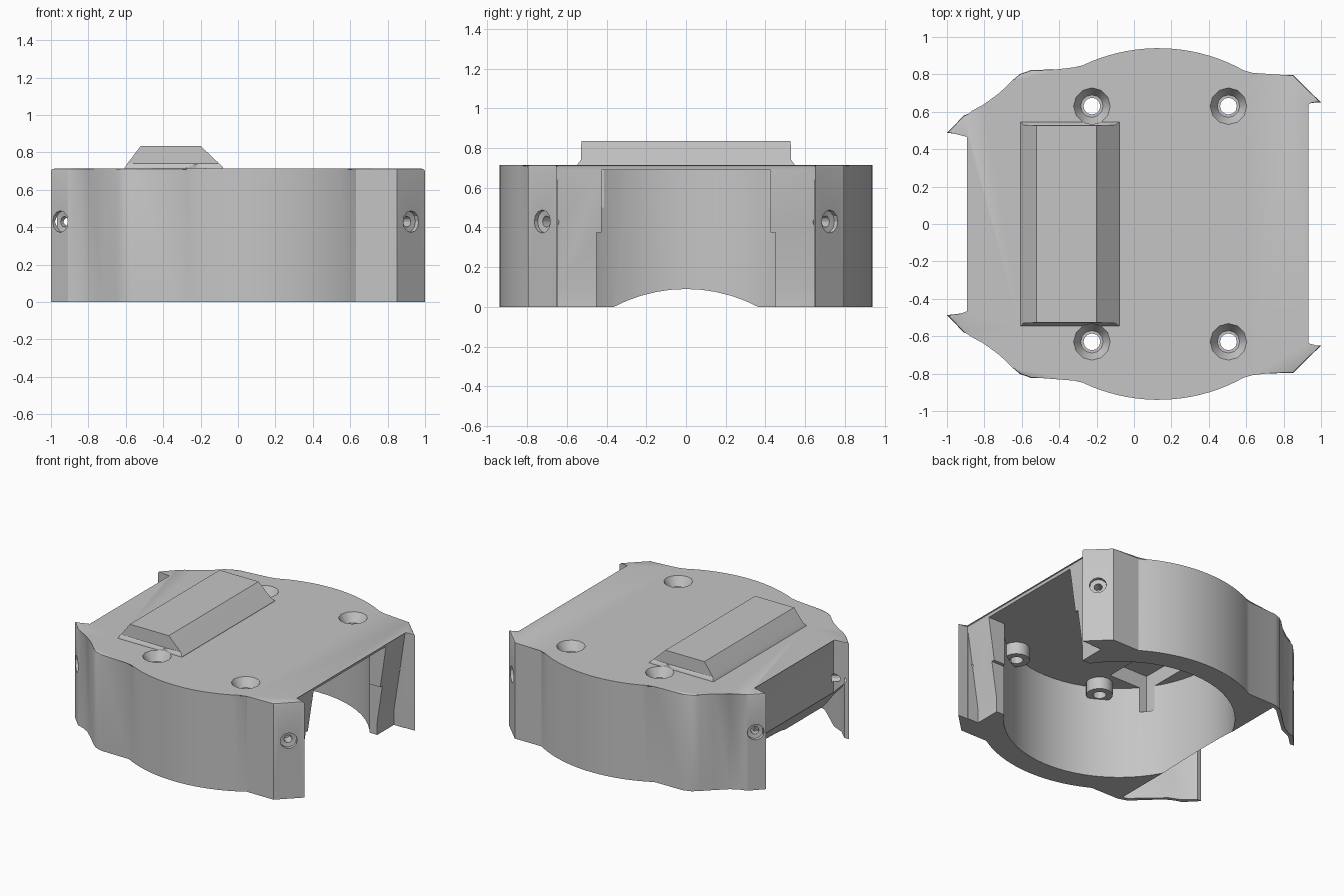
import bpy, bmesh, math
from mathutils import Vector, Matrix

cube = bpy.data.objects.get("Cube")
if cube:
    bpy.data.objects.remove(cube, do_unlink=True)

# One plain grey for the whole cover
grey = bpy.data.materials.new("plain grey")
grey.use_nodes = True
tint = (0.56, 0.56, 0.56, 1)
grey.diffuse_color = tint
grey.node_tree.nodes["Principled BSDF"].inputs["Base Color"].default_value = tint

HEIGHT, CEILING = 0.715, 0.69
CENTRE_X, OUTER_R, INNER_R = 0.13, 0.94, 0.78


def finish(name, bm):
    bmesh.ops.recalc_face_normals(bm, faces=bm.faces)
    mesh = bpy.data.meshes.new(name)
    bm.to_mesh(mesh)
    bm.free()
    mesh.materials.append(grey)
    ob = bpy.data.objects.new(name, mesh)
    bpy.context.collection.objects.link(ob)
    return ob


def loft(name, rings, bevel=0):
    """Skin a stack of equal-length point rings and cap both ends."""
    bm = bmesh.new()
    loops = [[bm.verts.new(p) for p in ring] for ring in rings]
    n = len(loops[0])
    for low, high in zip(loops, loops[1:]):
        for i in range(n):
            j = (i + 1) % n
            bm.faces.new((low[i], low[j], high[j], high[i]))
    bm.faces.new(loops[0][::-1])
    top = bm.faces.new(loops[-1])
    if bevel:
        bmesh.ops.bevel(bm, geom=list(top.edges), offset=bevel, segments=2,
                        profile=0.5, affect='EDGES')
    return finish(name, bm)


def stack(name, levels):
    """Loft rectangles given as (x0, x1, half width, z)."""
    return loft(name, [[(x0, -h, z), (x1, -h, z), (x1, h, z), (x0, h, z)]
                       for x0, x1, h, z in levels])


def box(name, x0, x1, half, z0, z1):
    return stack(name, [(x0, x1, half, z0), (x0, x1, half, z1)])


def turned(name, profile, place, sides=16):
    """Round part from (radius, height) pairs, moved by a matrix."""
    rings = []
    for r, h in profile:
        rings.append([place @ Vector((r * math.cos(math.tau * i / sides),
                                      r * math.sin(math.tau * i / sides), h))
                      for i in range(sides)])
    return loft(name, rings)


def mirrored(half):
    return half + [(x, -y) for x, y in reversed(half)]


def combine(body, other, operation):
    other.hide_render = True
    mod = body.modifiers.new(other.name, 'BOOLEAN')
    mod.operation, mod.solver, mod.object = operation, 'EXACT', other
    bpy.context.view_layer.objects.active = body
    bpy.ops.object.modifier_apply(modifier=mod.name)
    bpy.data.objects.remove(other, do_unlink=True)


# Outer shell: hooked corners, flowing shoulder and round side bulge
start, end = math.acos(-0.45 / OUTER_R), math.acos(0.5 / OUTER_R)
bulge = []
for i in range(21):
    a = start + (end - start) * i / 20
    bulge.append((CENTRE_X + OUTER_R * math.cos(a), OUTER_R * math.sin(a)))
shoulder = [(-0.88, 0.477), (-1, 0.487), (-0.91, 0.58), (-0.86, 0.595), (-0.8, 0.627),
            (-0.72, 0.7), (-0.65, 0.768), (-0.61, 0.802), (-0.55, 0.823)]
hook = [(0.85, 0.797), (1, 0.65), (0.92, 0.65)]
outline = mirrored(shoulder + bulge + hook)
cover = loft("cover", [[(x, y, z) for x, y in outline] for z in (0, HEIGHT)], 0.012)

# Raised ridge across the top, with a flared foot
ridge = stack("ridge", [(-0.615, -0.075, 0.55, 0.7), (-0.605, -0.08, 0.545, 0.72),
                        (-0.592, -0.1, 0.53, 0.74), (-0.52, -0.2, 0.527, 0.835)])
combine(cover, ridge, 'UNION')

# Round chamber, open below and through one end
chamber = turned("chamber", [(INNER_R, -0.1), (INNER_R, CEILING)],
                 Matrix.Translation((CENTRE_X, 0, 0)), 64)
combine(cover, chamber, 'DIFFERENCE')
combine(cover, box("end_opening", 0.3, 1.2, 0.425, -0.1, CEILING), 'DIFFERENCE')
combine(cover, box("end_opening_wide", 0.3, 1.2, 0.45, -0.1, 0.375), 'DIFFERENCE')

# Lean the end faces back under the top plate, between the hooks
lean = stack("end_lean", [(0.83, 1.2, 0.645, -0.1), (0.83, 1.2, 0.645, 0.1),
                          (0.92, 1.2, 0.645, CEILING)])
combine(cover, lean, 'DIFFERENCE')

# Hollow under the ridge, notching the chamber wall
combine(cover, box("ridge_pocket", -0.53, -0.21, 0.5, 0.5, 0.8), 'DIFFERENCE')

# Sloping undercut behind the closed end, inside the thin side skins
inset = [(-0.98, 0.47), (-0.89, 0.555), (-0.8, 0.595), (-0.6, 0.775), (-0.54, 0.8)]
edge = mirrored(inset)
undercut = loft("undercut", [[(x, y, -0.1) for x, y in edge],
                             [(x, y, -0.56 - x) for x, y in edge]])
combine(cover, undercut, 'DIFFERENCE')

# Top screw posts with countersunk holes
for x in (-0.225, 0.505):
    for side in (-1, 1):
        place = Matrix.Translation((x, side * 0.63, 0))
        combine(cover, turned("screw_post", [(0.09, 0.6), (0.09, 0.7)], place), 'UNION')
        sink = [(0.045, 0.5), (0.045, 0.65), (0.06, 0.65), (0.098, HEIGHT), (0.098, 0.74)]
        combine(cover, turned("countersink", sink, place, 12), 'DIFFERENCE')

# Angled screw holes through the four corner hooks
for x, y in ((0.925, 0.724), (-0.95, 0.538)):
    for side in (-1, 1):
        outward = Vector((math.copysign(1, x), side, 0))
        turn = outward.to_track_quat('Z', 'Y').to_matrix().to_4x4()
        place = Matrix.Translation((x, side * y, 0.43)) @ turn
        hole = [(0.028, -0.11), (0.028, -0.03), (0.058, -0.025), (0.058, 0.08)]
        combine(cover, turned("corner_hole", hole, place, 12), 'DIFFERENCE')

bpy.ops.object.select_all(action='DESELECT')
cover.select_set(True)
bpy.context.view_layer.objects.active = cover
bpy.ops.object.shade_smooth_by_angle(angle=math.radians(28))
